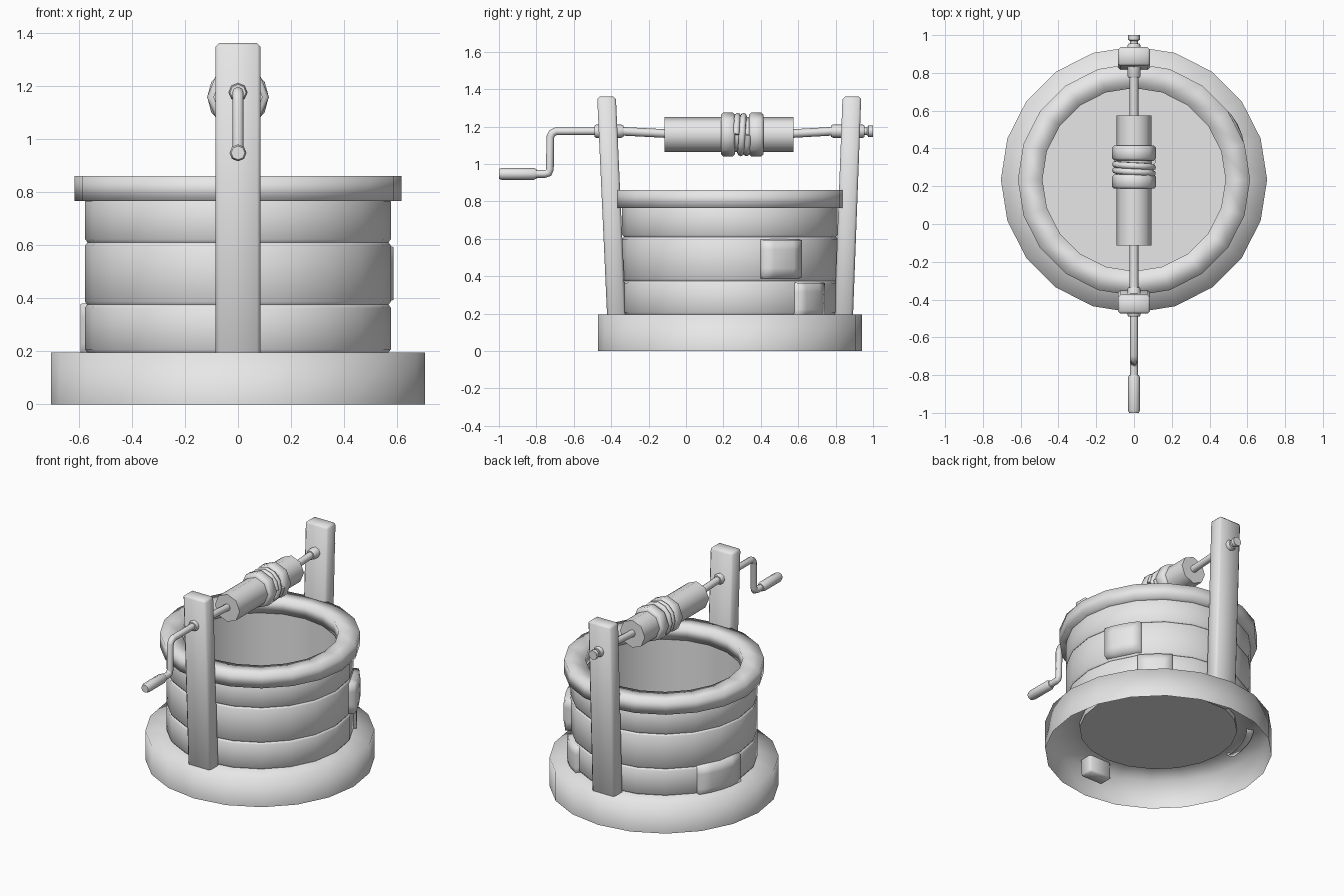
import bpy, bmesh, math
from mathutils import Vector

if "Cube" in bpy.data.objects:
    bpy.data.objects.remove(bpy.data.objects["Cube"])

grey = bpy.data.materials.new("plain grey")
grey.use_nodes = True
grey.diffuse_color = (0.8, 0.8, 0.8, 1)
grey.node_tree.nodes["Principled BSDF"].inputs["Base Color"].default_value = (0.8, 0.8, 0.8, 1)

CY = 0.235      # the well's centre in y
AXLE_Z = 1.175
DRUM_Z = 1.157


def finish(name, bm, angle=None):
    """Turn a bmesh into a named, smooth shaded object."""
    mesh = bpy.data.meshes.new(name)
    bm.to_mesh(mesh)
    bm.free()
    obj = bpy.data.objects.new(name, mesh)
    bpy.context.collection.objects.link(obj)
    mesh.materials.append(grey)
    for p in mesh.polygons:
        p.use_smooth = True
    if angle:
        bpy.ops.object.select_all(action='DESELECT')
        obj.select_set(True)
        bpy.context.view_layer.objects.active = obj
        bpy.ops.object.shade_smooth_by_angle(angle=math.radians(angle))
    return obj


def lathe(name, profile, n, along_y=False, caps=(False, False), closed=False, angle=None):
    """Skin rings given as (radius, height), or (radius, y, z) along y."""
    bm = bmesh.new()
    rings = []
    for r, h, *z in profile:
        ring = []
        for i in range(n):
            a = 2 * math.pi * i / n
            c, s = r * math.cos(a), r * math.sin(a)
            co = (c, h, z[0] + s) if along_y else (c, CY + s, h)
            ring.append(bm.verts.new(co))
        rings.append(ring)
    pairs = list(zip(rings, rings[1:]))
    if closed:
        pairs.append((rings[-1], rings[0]))
    for a, b in pairs:
        for i in range(n):
            j = (i + 1) % n
            bm.faces.new((a[i], a[j], b[j], b[i]))
    for cap, ring in zip(caps, (rings[0], rings[-1])):
        if cap:
            bm.faces.new(ring)
    bmesh.ops.recalc_face_normals(bm, faces=bm.faces)
    return finish(name, bm, angle)


def wire(name, points, radius):
    """A round rod along a path, turned into a mesh."""
    curve = bpy.data.curves.new(name, 'CURVE')
    curve.dimensions = '3D'
    curve.bevel_depth = radius
    curve.bevel_resolution = 2
    curve.use_fill_caps = True
    spline = curve.splines.new('POLY')
    spline.points.add(len(points) - 1)
    for p, co in zip(spline.points, points):
        p.co = (*co, 1)
    spline.use_smooth = True
    obj = bpy.data.objects.new(name, curve)
    bpy.context.collection.objects.link(obj)
    curve.materials.append(grey)
    bpy.ops.object.select_all(action='DESELECT')
    obj.select_set(True)
    bpy.context.view_layer.objects.active = obj
    bpy.ops.object.convert(target='MESH')


def post(name, y_low, y_high, z_low=0.08, z_high=1.36):
    """A leaning, bevelled timber."""
    bm = bmesh.new()
    bmesh.ops.create_cube(bm, size=1)
    for v in bm.verts:
        top = v.co.z > 0
        v.co = Vector((v.co.x * 0.17, v.co.y * 0.1 + (y_high if top else y_low),
                       z_high if top else z_low))
    bmesh.ops.bevel(bm, geom=bm.edges[:], offset=0.013, segments=1, affect='EDGES')
    finish(name, bm, 50)


def stone(name, azimuth, width, z_low, z_high, bulge):
    """A pillow shaped stone wrapped onto the wall."""
    bm = bmesh.new()
    bmesh.ops.create_grid(bm, x_segments=6, y_segments=6, size=1)
    for v in bm.verts:
        u, w = v.co.x, v.co.y
        border = max(abs(u), abs(w)) > 0.99
        if border:
            r = 0.55
        else:
            # spread the inner vertices towards the border
            u, w = u * 1.4, w * 1.4
            r = bulge - 0.012 * max(abs(u), abs(w)) ** 2
        a = math.radians(azimuth) + u * width / 1.16
        z = (z_low + z_high) / 2 + w * (z_high - z_low) / 2
        v.co = Vector((r * math.cos(a), CY + r * math.sin(a), z))
    finish(name, bm)


# Hollow plinth, open underneath
lathe("base", [(0.705, 0), (0.705, 0.195), (0.49, 0.195)], 20)

# Wall in three courses with thin grooves between them
courses = [(0.195, 0.375), (0.375, 0.61), (0.61, 0.775)]
wall = []
for low, high in courses:
    wall += [(0.567, low), (0.576, low + 0.012), (0.576, high - 0.012), (0.567, high)]
lathe("wall", wall, 20, angle=60)

# Shaft with its floor, and the heavy rim
lathe("shaft", [(0.49, 0.16), (0.49, 0.78)], 20, caps=(True, False), angle=50)
lathe("rim", [(0.615, 0.765), (0.615, 0.86), (0.485, 0.86), (0.485, 0.765)], 20, closed=True)

# Raised stones on the wall
stone("upper_stone", 28, 0.24, 0.385, 0.6, 0.622)
stone("lower_stone", 48, 0.23, 0.17, 0.37, 0.605)
stone("side_stone", 162, 0.34, 0.17, 0.385, 0.605)

# Timbers
post("front_post", -0.367, -0.425)
post("back_post", 0.839, 0.887)

# Winding drum with its two bands
lathe("drum", [(0.093, -0.115, DRUM_Z), (0.093, 0.575, DRUM_Z)], 8, True, (True, True), angle=50)
for name, low, high in (("front_band", 0.187, 0.262), ("back_band", 0.337, 0.415)):
    lathe(name, [(0.105, low, DRUM_Z), (0.117, low + 0.012, DRUM_Z),
                 (0.117, high - 0.012, DRUM_Z), (0.105, high, DRUM_Z)],
          8, True, (True, True), angle=50)

# Rope wound between the bands
turns, steps = 2, 12
rope = []
for i in range(turns * steps + 1):
    a = 2 * math.pi * i / steps
    rope.append((0.098 * math.cos(a), 0.268 + 0.064 * i / (turns * steps),
                 DRUM_Z + 0.098 * math.sin(a)))
wire("rope", rope, 0.018)

# Axle and the sleeves through the posts
lathe("front_axle", [(0.023, -0.345, AXLE_Z), (0.023, -0.1, DRUM_Z + 0.005)], 8, True, angle=50)
lathe("back_axle", [(0.023, 0.56, DRUM_Z + 0.005), (0.023, 0.785, AXLE_Z)], 8, True, angle=50)
for name, low, high in (("front_sleeve", -0.49, -0.335), ("back_sleeve", 0.775, 0.955)):
    lathe(name, [(0.03, low, AXLE_Z), (0.035, low + 0.01, AXLE_Z),
                 (0.035, high - 0.01, AXLE_Z), (0.03, high, AXLE_Z)],
          8, True, (True, True), angle=50)
lathe("axle_end", [(0.02, 0.95, AXLE_Z), (0.02, 0.968, AXLE_Z),
                   (0.031, 0.975, AXLE_Z), (0.031, 1.0, AXLE_Z)],
      8, True, (True, True), angle=50)

# Crank and its grip
GRIP_Z = 0.947
wire("crank", [(0, -0.48, AXLE_Z), (0, -0.695, AXLE_Z), (0, -0.715, AXLE_Z - 0.01),
               (0, -0.725, AXLE_Z - 0.03), (0, -0.728, GRIP_Z + 0.025),
               (0, -0.735, GRIP_Z + 0.005), (0, -0.755, GRIP_Z), (0, -0.82, GRIP_Z)], 0.021)
lathe("grip", [(0.026, -1.0, GRIP_Z), (0.032, -0.985, GRIP_Z),
               (0.032, -0.815, GRIP_Z), (0.026, -0.8, GRIP_Z)],
      8, True, (True, True), angle=50)
